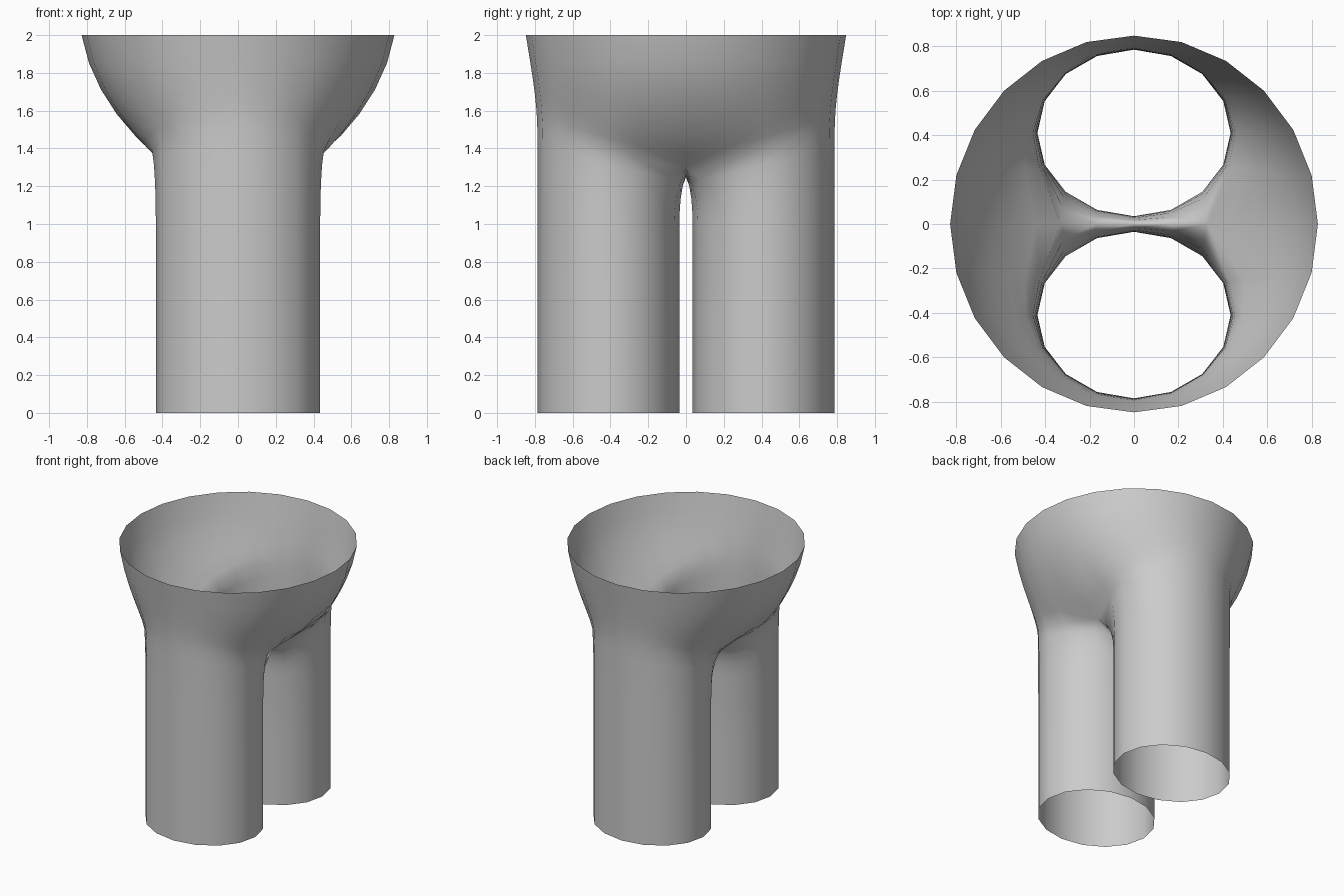
import bpy, bmesh
from math import sin, cos, radians
from mathutils import Vector

if "Cube" in bpy.data.objects:
    bpy.data.objects.remove(bpy.data.objects["Cube"])

LEG_RX, LEG_RY, LEG_Y = 0.435, 0.375, 0.41
RIM_RX, RIM_RY = 0.828, 0.848

# Ring where leg turns into bowl, one side from crotch corner to outer middle
MID = [(0.33, 0, 1.30), (0.425, 0.25, 1.345), (0.455, 0.41, 1.39), (0.41, 0.557, 1.44),
       (0.31, 0.678, 1.49), (0.168, 0.759, 1.5), (0, 0.787, 1.5)]
FLARE = [0.44, 0.32, 0.2, 0.14, 0.1, 0.08, 0.05]
SEAM = [(-0.17, 0, 1.262), (0, 0, 1.25), (0.17, 0, 1.262)]


def leg_point(k, z):
    a = radians(-45 + 22.5 * k)
    return Vector((LEG_RX * cos(a), LEG_Y + LEG_RY * sin(a), z))


def mid_point(k):
    if k > 12:
        return Vector(SEAM[k - 13])
    x, y, z = MID[min(k, 12 - k)]
    return Vector((x if k <= 6 else -x, y, z))


def bowl_point(k, t):
    m = mid_point(k)
    a = radians(15 * k)
    r = Vector((RIM_RX * cos(a), RIM_RY * sin(a), 2))
    p1 = m + (r - m) * FLARE[min(k, 12 - k)]
    p1.z = m.z + 0.12
    p2 = Vector((r.x * 0.94, r.y * 0.94, 1.7))
    u = 1 - t
    return m * u**3 + p1 * 3 * u * u * t + p2 * 3 * u * t * t + r * t**3


def lower_column(k):
    a, m = leg_point(k, 1.0), mid_point(k)
    pts = [leg_point(k, 0), leg_point(k, 0.5), a]
    for s, b in ((0.3, 0.06), (0.55, 0.2), (0.8, 0.5), (1, 1)):
        p = a.lerp(m, b)
        p.z = a.z + (m.z - a.z) * s
        pts.append(p)
    return pts


bm = bmesh.new()


def add_grid(columns, sy):
    cols = [[bm.verts.new((p.x, p.y * sy, p.z)) for p in c] for c in columns]
    for c, d in zip(cols, cols[1:]):
        for i in range(len(c) - 1):
            bm.faces.new((c[i], d[i], d[i + 1], c[i + 1]))


# Each half: a 16-sided leg and half of the 24-sided bowl
for sy in (1, -1):
    add_grid([lower_column(k % 16) for k in range(17)], sy)
    add_grid([[bowl_point(k, t / 6) for t in range(7)] for k in range(13)], sy)

# Weld the halves along the crotch and bowl seam
bmesh.ops.remove_doubles(bm, verts=bm.verts, dist=0.0005)
bmesh.ops.recalc_face_normals(bm, faces=bm.faces)
# Open shell: make sure normals point away from the legs
f = max(bm.faces, key=lambda q: q.calc_center_median().y - q.calc_center_median().z)
if f.normal.y < 0:
    bmesh.ops.reverse_faces(bm, faces=bm.faces)
for f in bm.faces:
    f.smooth = True

mesh = bpy.data.meshes.new("trouser_shell")
bm.to_mesh(mesh)
bm.free()
obj = bpy.data.objects.new("trouser_shell", mesh)
bpy.context.collection.objects.link(obj)
